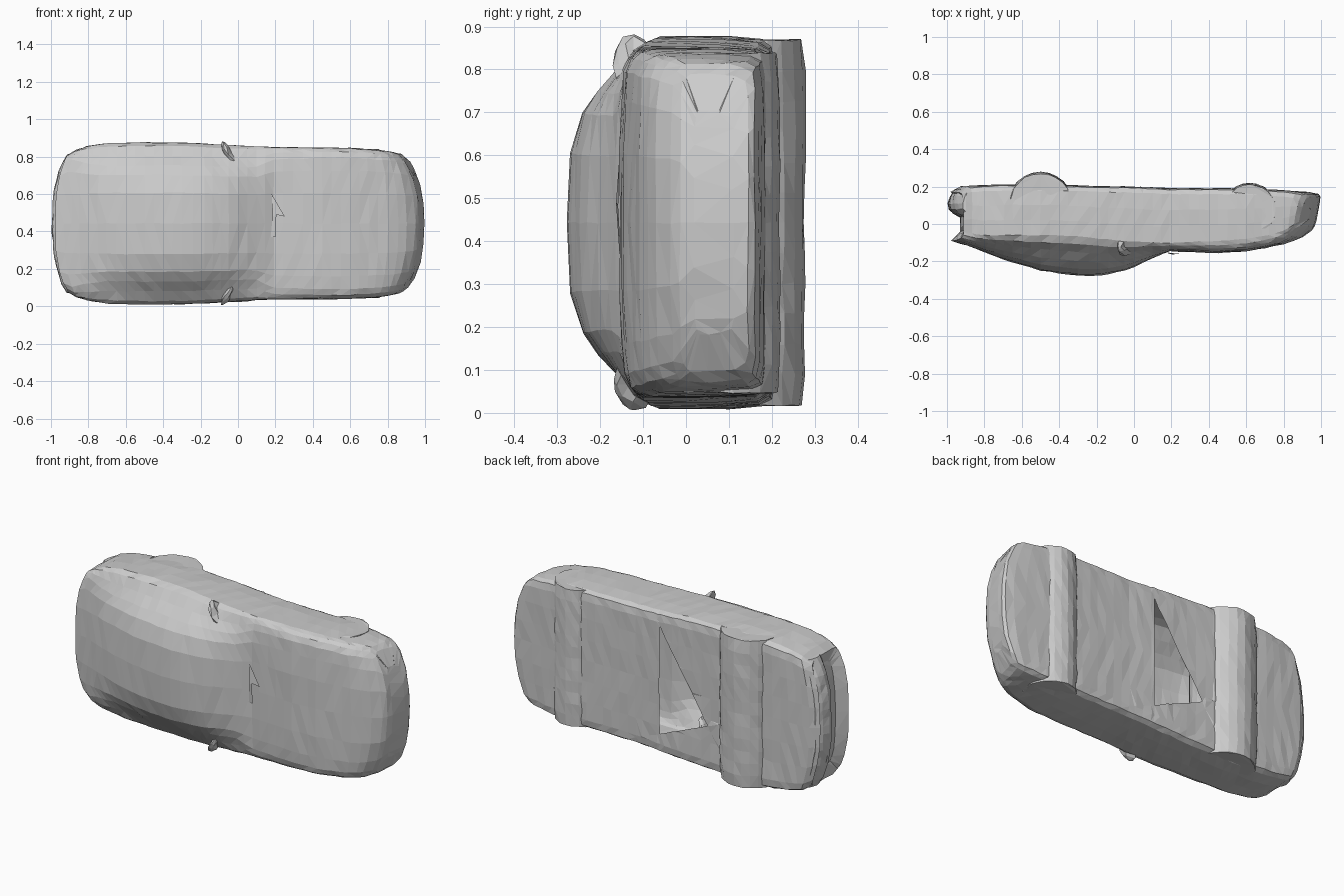
import bpy, bmesh, math, random
from mathutils import Vector, Matrix

if "Cube" in bpy.data.objects:
    bpy.data.objects.remove(bpy.data.objects["Cube"])

random.seed(4)
CZ = 0.443          # car lies on its side: length = x, roof = -y, width = z


def add_object(name, bm):
    bmesh.ops.recalc_face_normals(bm, faces=bm.faces[:])
    mesh = bpy.data.meshes.new(name)
    bm.to_mesh(mesh)
    bm.free()
    ob = bpy.data.objects.new(name, mesh)
    bpy.context.collection.objects.link(ob)
    return ob


def loft(rings):
    bm = bmesh.new()
    vs = [[bm.verts.new(p) for p in r] for r in rings]
    n = len(rings[0])
    for a, b in zip(vs, vs[1:]):
        for i in range(n):
            bm.faces.new((a[i], a[(i + 1) % n], b[(i + 1) % n], b[i]))
    bm.faces.new(vs[0])
    bm.faces.new(vs[-1][::-1])
    bmesh.ops.recalc_face_normals(bm, faces=bm.faces[:])
    return bm


def jitter(bm, amount):
    bmesh.ops.triangulate(bm, faces=bm.faces[:])
    for v in bm.verts:
        v.co += Vector([random.uniform(-amount, amount) for _ in range(3)])


def bow(x, z, y=.05):
    # plan-view rounding of the nose and tail; nose leans out toward the bumper
    t = abs(z) / 0.4
    front = 0.15 * max(0, (x - 0.55) / 0.45) ** 2
    rear = -0.10 * max(0, (-x - 0.6) / 0.4) ** 2
    lean = .2 * (y - .05) * max(0, min(1, (x - .85) / .1))
    return x - (front + rear) * (.5 * t ** 2 + .5 * t ** 4) + lean


# Body cross-section: upper part blends between hood and cabin shapes
HOOD = [(1, 0), (.985, .35), (.95, .65), (.87, .85), (.7, .94), (.4, .99), (0, 1)]
CABIN = [(1, 0), (.96, .2), (.84, .4), (.72, .63), (.6, .82), (.38, .96), (0, 1)]


def section(x, w, top, bot, belt, k):
    half = [(0, bot), (.3, bot), (.6, bot), (.85, bot), (.95, bot - .006),
            (.985, bot - .03), (1, bot * .6 + belt * .4), (1.003, bot * .3 + belt * .7)]
    for (u0, f0), (u1, f1) in zip(HOOD, CABIN):
        f = f0 + (f1 - f0) * k
        half.append((u0 + (u1 - u0) * k, belt + (top - belt) * f))
    pts = half + [(-u, y) for u, y in half[-2:0:-1]]
    return [(bow(x, u * w, y), y, CZ + u * w) for u, y in pts]


# x, half width, roof y, floor y, belt y, cabin blend
STATIONS = [
    (-.93, .30, -.04, .13, .00, 0),
    (-.98, .365, -.09, .17, -.04, 0),
    (-.93, .392, -.105, .20, -.05, 0),
    (-.85, .41, -.13, .205, -.06, .5),
    (-.70, .427, -.19, .21, -.06, 1),
    (-.50, .433, -.25, .21, -.06, 1),
    (-.30, .43, -.277, .205, -.065, 1),
    (-.18, .426, -.277, .20, -.08, 1),
    (-.05, .42, -.25, .20, -.09, 1),
    (.10, .41, -.185, .195, -.10, .9),
    (.19, .407, -.145, .19, -.10, .2),
    (.45, .404, -.155, .19, -.09, 0),
    (.60, .403, -.145, .19, -.08, 0),
    (.80, .392, -.11, .18, -.05, 0),
    (.92, .38, -.07, .17, -.02, 0),
    (.965, .37, -.035, .16, .00, 0),
    (.98, .345, -.015, .145, .01, 0),
    (.98, .26, .02, .11, .03, 0),
]
rings = []
for a, b in zip(STATIONS, STATIONS[1:]):
    n = max(1, round(abs(b[0] - a[0]) / 0.05))
    for i in range(n):
        rings.append(section(*[p + (q - p) * i / n for p, q in zip(a, b)]))
rings.append(section(*STATIONS[-1]))
bm = loft(rings)

# Triangular opening in the floor
tri = [Vector((.03, 0, .77)), Vector((.03, 0, .15)), Vector((-.28, 0, .28))]
center = sum(tri, Vector()) / 3
planes = []
for i in range(3):
    d = tri[(i + 1) % 3] - tri[i]
    no = Vector((d.z, 0, -d.x)).normalized()
    if (center - tri[i]).dot(no) < 0:
        no = -no
    planes.append((tri[i], no))


def floor_faces():
    bm.normal_update()
    return [f for f in bm.faces if f.normal.y > .8 and f.calc_center_median().y > .17
            and -.45 < f.calc_center_median().x < .2]


for co, no in planes:
    fs = floor_faces()
    geom = fs + list({e for f in fs for e in f.edges}) + list({v for f in fs for v in f.verts})
    bmesh.ops.bisect_plane(bm, geom=geom, plane_co=co, plane_no=no)
hole = [f for f in floor_faces()
        if all((f.calc_center_median() - co).dot(no) > 0 for co, no in planes)]
bmesh.ops.delete(bm, geom=hole, context='FACES')
jitter(bm, .0025)
add_object("car_body", bm)

# Rear bumper: bowed bar across the tail
rings = []
prof = [(.08, .03), (.03, .055), (.006, .08), (0, .11), (.012, .15), (.035, .185), (.08, .195)]
for i in range(17):
    z = .37 * (i / 8 - 1)
    rings.append([(bow(-.995, z) + d, y, CZ + z) for d, y in prof])
bm = loft(rings)
jitter(bm, .003)
add_object("rear_bumper", bm)


# Wheel pairs: full-width drums under the floor
def drum(name, x, y, r, half):
    rs = []
    for i in range(13):
        t = i / 6 - 1
        rr = r * (.96 if abs(t) == 1 else 1)
        rs.append([(x + rr * math.cos(a), y + rr * math.sin(a), CZ + half * t)
                   for a in [2 * math.pi * j / 24 for j in range(24)]])
    b = loft(rs)
    jitter(b, .003)
    add_object(name, b)


drum("rear_wheels", -.50, .105, .172, .425)
drum("front_wheels", .62, .075, .143, .395)

# Door mirrors
for side, name in ((1, "mirror_left"), (-1, "mirror_right")):
    b = bmesh.new()
    mat = (Matrix.Translation((-.05, -.12, CZ + side * .37))
           @ Matrix.Rotation(-side * .5, 4, 'Y') @ Matrix.Diagonal((.02, .05, .078, 1)))
    bmesh.ops.create_icosphere(b, subdivisions=2, radius=1, matrix=mat)
    jitter(b, .005)
    add_object(name, b)

# Loose flap at the base of the windscreen
b = bmesh.new()
flap = [(.18, -.155, .60), (.25, -.158, .48), (.205, -.163, .49),
        (.20, -.155, .37), (.175, -.152, .37), (.185, -.158, .48)]
v = [b.verts.new(p) for p in flap]
b.faces.new((v[0], v[1], v[2], v[5]))
b.faces.new((v[2], v[3], v[4], v[5]))
add_object("windscreen_flap", b)
